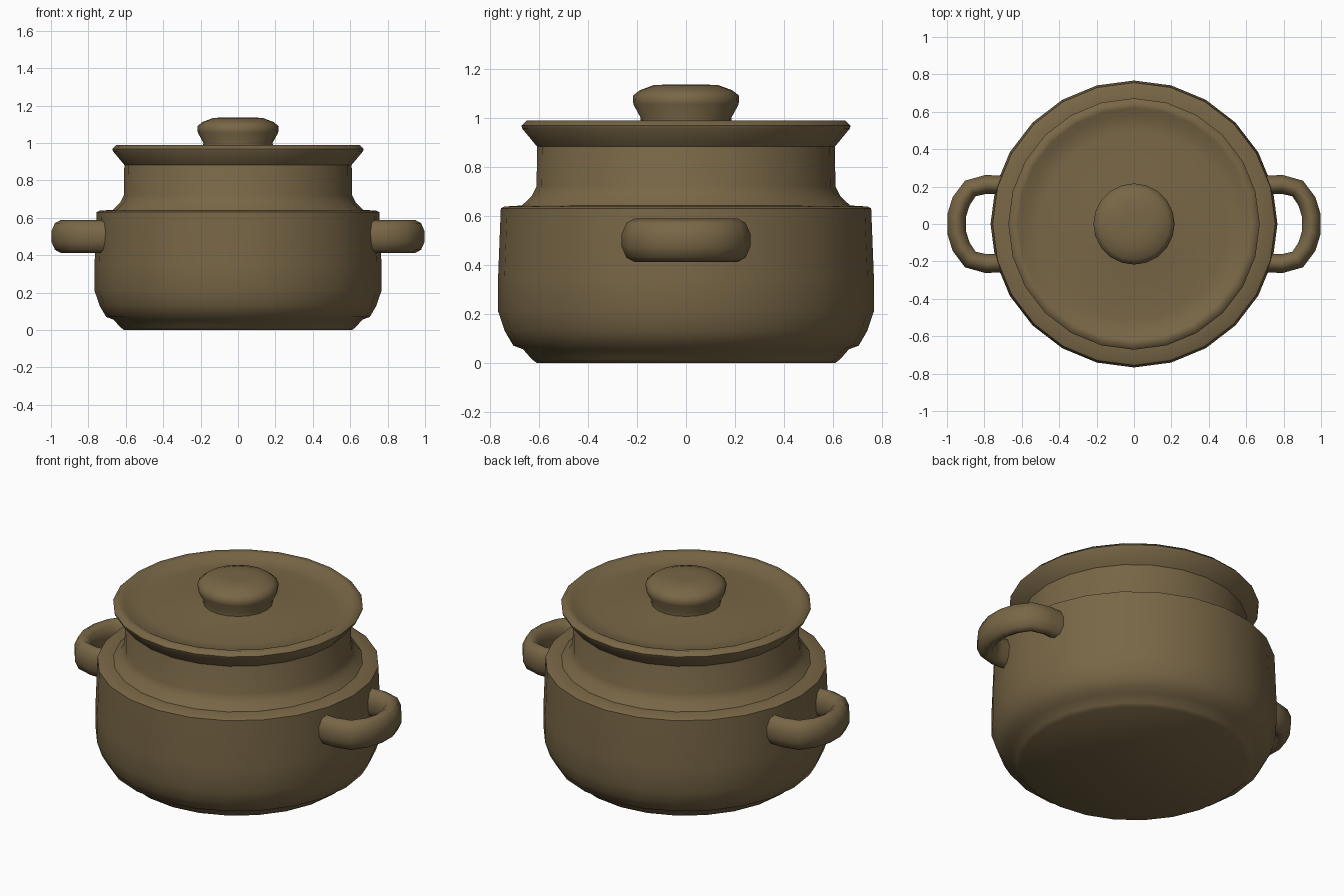
import bpy, bmesh, math
from mathutils import Vector

if "Cube" in bpy.data.objects:
    bpy.data.objects.remove(bpy.data.objects["Cube"])

clay = bpy.data.materials.new("brown clay")
clay.diffuse_color = (0.19, 0.135, 0.062, 1)
clay.use_nodes = True
clay.node_tree.nodes["Principled BSDF"].inputs["Base Color"].default_value = clay.diffuse_color


def finish(name, bm, angle):
    bmesh.ops.recalc_face_normals(bm, faces=bm.faces)
    mesh = bpy.data.meshes.new(name)
    bm.to_mesh(mesh)
    bm.free()
    ob = bpy.data.objects.new(name, mesh)
    bpy.context.collection.objects.link(ob)
    mesh.materials.append(clay)
    bpy.ops.object.select_all(action='DESELECT')
    ob.select_set(True)
    bpy.context.view_layer.objects.active = ob
    bpy.ops.object.shade_smooth_by_angle(angle=math.radians(angle))
    return ob


def bridge(bm, rings):
    # skin a row of rings and cap both ends
    for a, b in zip(rings, rings[1:]):
        for i in range(len(a)):
            j = (i + 1) % len(a)
            bm.faces.new((a[i], a[j], b[j], b[i]))
    bm.faces.new(rings[0])
    bm.faces.new(rings[-1])


def lathe(name, profile, sides, angle=40):
    bm = bmesh.new()
    rings = []
    for r, z in profile:
        rings.append([bm.verts.new((r * math.cos(2 * math.pi * i / sides),
                                    r * math.sin(2 * math.pi * i / sides), z))
                      for i in range(sides)])
    bridge(bm, rings)
    return finish(name, bm, angle)


# pot body: foot, belly, shoulder step and neck
lathe("pot_body", [(0.61, 0), (0.63, 0.015), (0.665, 0.055), (0.705, 0.07),
                   (0.74, 0.13), (0.767, 0.21), (0.767, 0.35), (0.756, 0.63),
                   (0.74, 0.638), (0.67, 0.642), (0.63, 0.68), (0.61, 0.72),
                   (0.608, 0.88), (0.60, 0.90)], 24)

# lid: flared rim around a shallow dished top
lathe("lid", [(0.60, 0.875), (0.61, 0.885), (0.668, 0.955), (0.672, 0.968),
              (0.65, 0.99), (0.62, 0.985), (0.585, 0.965), (0.50, 0.962),
              (0.35, 0.97), (0.22, 0.978), (0.16, 0.985)], 24, 60)

# lid knob
lathe("lid_knob", [(0.19, 0.96), (0.185, 1.0), (0.215, 1.055), (0.217, 1.09),
                   (0.19, 1.112), (0.13, 1.134), (0.06, 1.136)], 20, 60)

# two loop handles: oval section swept along a half loop
half = [(0.66, 0.205), (0.79, 0.212), (0.875, 0.19), (0.925, 0.12), (0.948, 0.045)]
path = [Vector((x, -y, 0.5)) for x, y in half] + \
       [Vector((x, y, 0.5)) for x, y in reversed(half)]
for name, side in (("right_handle", 1), ("left_handle", -1)):
    bm = bmesh.new()
    rings = []
    for k, p in enumerate(path):
        t = (path[min(k + 1, len(path) - 1)] - path[max(k - 1, 0)]).normalized()
        n = Vector((t.y, -t.x, 0))
        ring = []
        for i in range(10):
            a = 2 * math.pi * (i + 0.5) / 10
            v = p + n * 0.053 * math.cos(a) + Vector((0, 0, 0.088 * math.sin(a)))
            ring.append(bm.verts.new((v.x * side, v.y, v.z)))
        rings.append(ring)
    bridge(bm, rings)
    finish(name, bm, 60)
